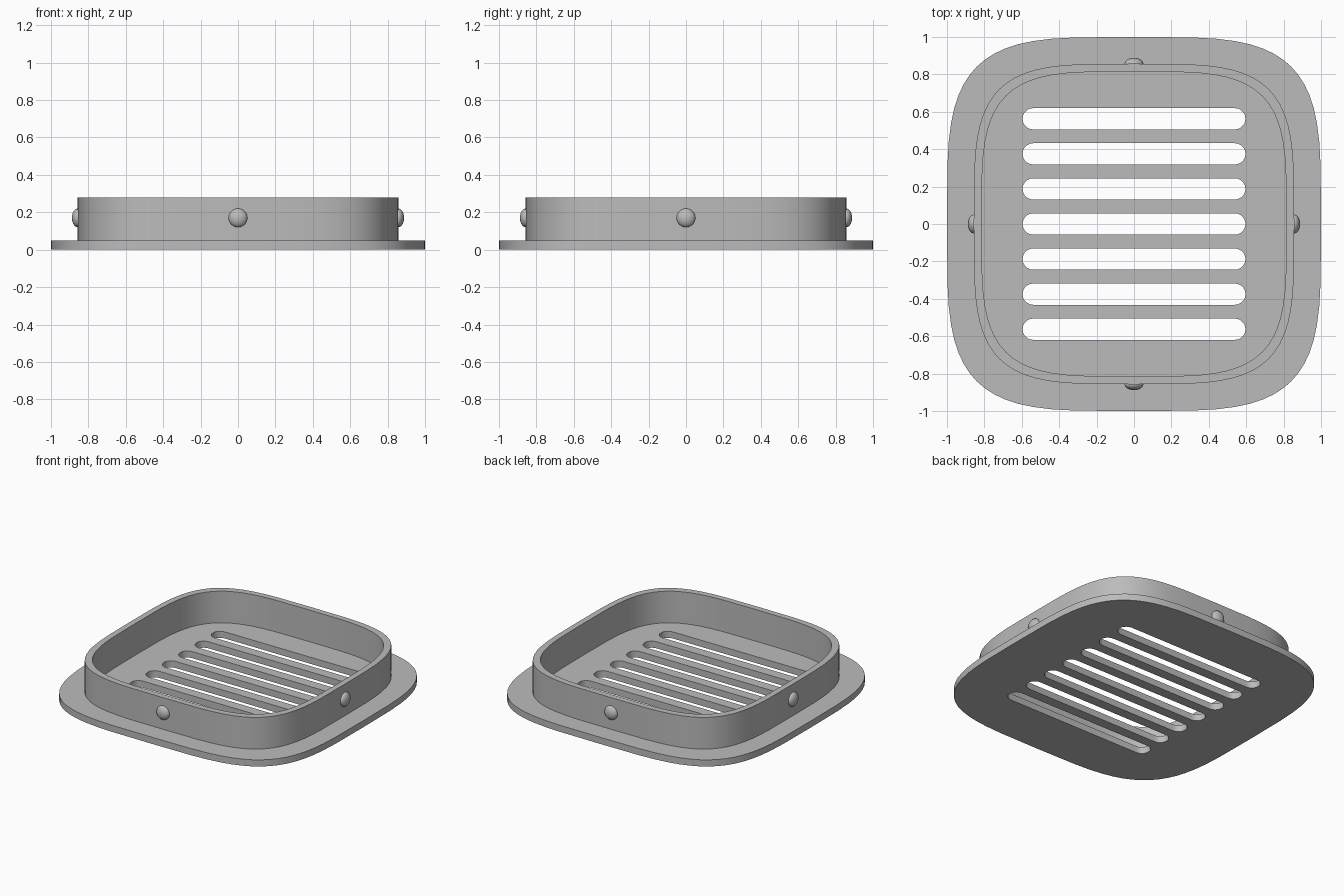
import bpy
import bmesh
from math import sin, cos, pi, copysign, radians

cube = bpy.data.objects.get("Cube")
if cube:
    bpy.data.objects.remove(cube, do_unlink=True)

grey = bpy.data.materials.new("plain grey")
grey.use_nodes = True
colour = (0.5, 0.5, 0.5, 1)
grey.diffuse_color = colour
grey.node_tree.nodes["Principled BSDF"].inputs["Base Color"].default_value = colour


def squircle(size, count=64):
    """Rounded-square outline (superellipse) of the given half width."""
    def root(v):
        return copysign(abs(v) ** 0.5, v)
    return [(size * root(cos(2 * pi * i / count)), size * root(sin(2 * pi * i / count)))
            for i in range(count)]


def slot(y, half_length, radius, steps=10):
    """Long slot outline with round ends."""
    points = []
    for side in (1, -1):
        for i in range(steps + 1):
            a = pi * i / steps - pi / 2
            points.append((side * (half_length - radius + radius * cos(a)),
                           y + side * radius * sin(a)))
    return points


def smooth(obj):
    bpy.ops.object.select_all(action='DESELECT')
    obj.select_set(True)
    bpy.context.view_layer.objects.active = obj
    bpy.ops.object.shade_smooth_by_angle(angle=radians(30))


def slab(name, outlines, bottom, top):
    """Solid slab from an outer outline and its holes."""
    curve = bpy.data.curves.new(name, 'CURVE')
    curve.dimensions = '2D'
    curve.fill_mode = 'BOTH'
    curve.extrude = (top - bottom) / 2
    for outline in outlines:
        spline = curve.splines.new('POLY')
        spline.points.add(len(outline) - 1)
        for point, (x, y) in zip(spline.points, outline):
            point.co = (x, y, 0, 1)
        spline.use_cyclic_u = True
    obj = bpy.data.objects.new(name, curve)
    bpy.context.collection.objects.link(obj)
    obj.location.z = (top + bottom) / 2
    bpy.ops.object.select_all(action='DESELECT')
    obj.select_set(True)
    bpy.context.view_layer.objects.active = obj
    bpy.ops.object.convert(target='MESH')
    obj = bpy.context.view_layer.objects.active
    # Weld the caps to the sides
    bm = bmesh.new()
    bm.from_mesh(obj.data)
    bmesh.ops.remove_doubles(bm, verts=bm.verts, dist=0.0002)
    bmesh.ops.recalc_face_normals(bm, faces=bm.faces)
    bm.to_mesh(obj.data)
    bm.free()
    obj.data.materials.clear()
    obj.data.materials.append(grey)
    smooth(obj)


# Slotted base plate
slots = [slot(0.1875 * i, 0.596, 0.057) for i in range(-3, 4)]
slab("base_plate", [squircle(1)] + slots, 0, 0.048)

# Upright rim
slab("rim_wall", [squircle(0.857), squircle(0.814)], 0.048, 0.278)

# Snap bumps in the middle of each side
for i, side in enumerate(("left", "back", "right", "front")):
    a = i * pi / 2
    bpy.ops.mesh.primitive_uv_sphere_add(
        segments=32, ring_count=16, radius=0.05, rotation=(0, 0, a),
        location=(0.857 * cos(a), 0.857 * sin(a), 0.17))
    bump = bpy.context.object
    bump.name = side + "_snap_bump"
    bump.scale.x = 0.62
    bump.data.materials.append(grey)
    smooth(bump)
